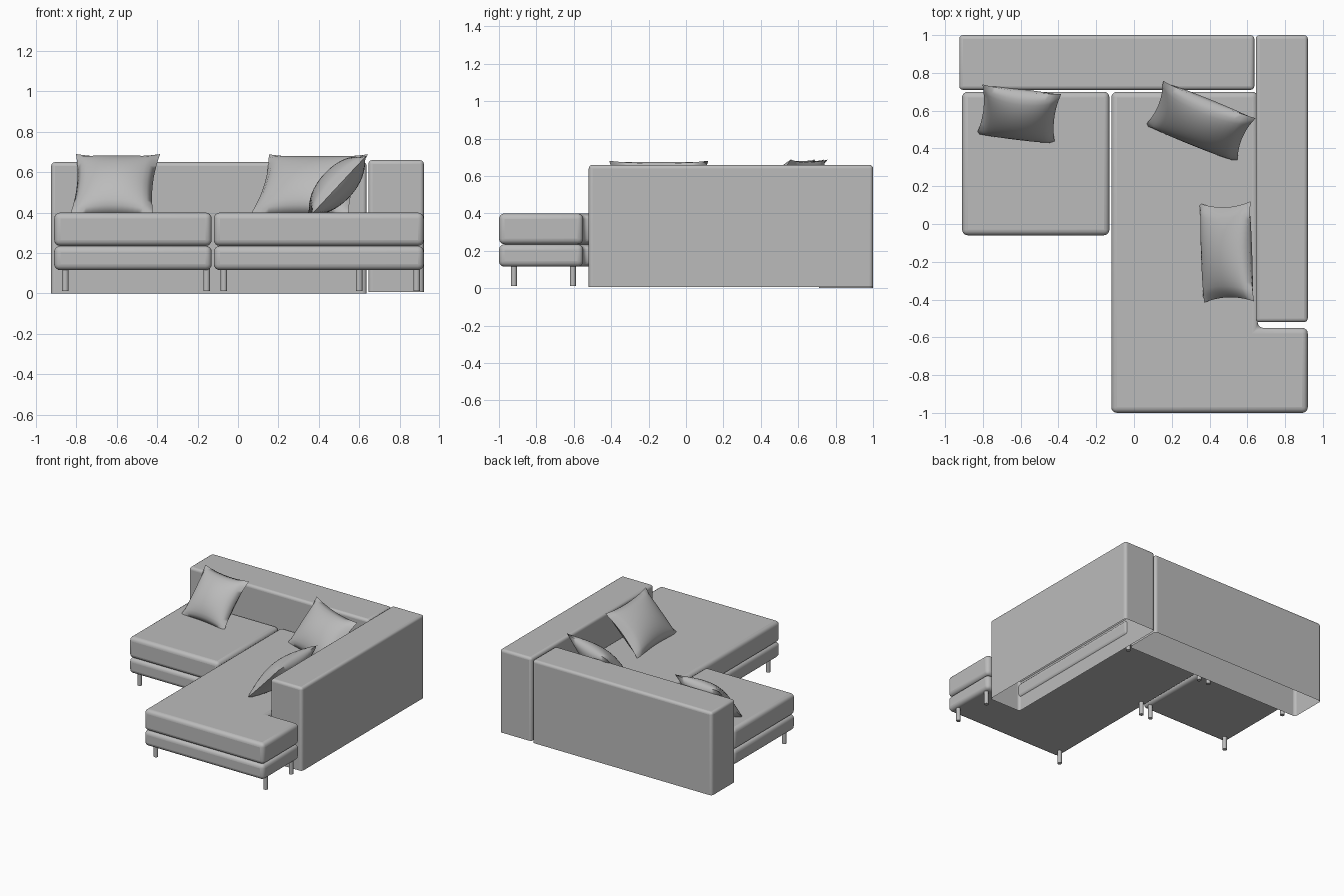
import bpy, bmesh, math
from mathutils import Matrix, Vector

cube = bpy.data.objects.get("Cube")
if cube:
    bpy.data.objects.remove(cube, do_unlink=True)

GREY = 0.5
fabric = bpy.data.materials.new("grey fabric")
fabric.use_nodes = True
fabric.diffuse_color = (GREY, GREY, GREY, 1)
fabric.node_tree.nodes["Principled BSDF"].inputs["Base Color"].default_value = (GREY, GREY, GREY, 1)


def finish(name, bm, radius=0, angle=40):
    """Turn a bmesh into a smooth shaded object, with optional rounded edges."""
    bmesh.ops.recalc_face_normals(bm, faces=bm.faces)
    mesh = bpy.data.meshes.new(name)
    bm.to_mesh(mesh)
    bm.free()
    mesh.materials.append(fabric)
    obj = bpy.data.objects.new(name, mesh)
    bpy.context.collection.objects.link(obj)
    if radius:
        mod = obj.modifiers.new("rounded edges", 'BEVEL')
        mod.width = radius
        mod.segments = 4
        mod.limit_method = 'ANGLE'
    bpy.ops.object.select_all(action='DESELECT')
    obj.select_set(True)
    bpy.context.view_layer.objects.active = obj
    bpy.ops.object.shade_smooth_by_angle(angle=math.radians(angle))
    return obj


def slab(name, outline, z0, z1, radius, open_bottom=False):
    """Extrude a plan outline between two heights."""
    bm = bmesh.new()
    low = [bm.verts.new((x, y, z0)) for x, y in outline]
    high = [bm.verts.new((x, y, z1)) for x, y in outline]
    bm.faces.new(high)
    if not open_bottom:
        bm.faces.new(low[::-1])
    for i in range(len(low)):
        j = (i + 1) % len(low)
        bm.faces.new((low[i], low[j], high[j], high[i]))
    return finish(name, bm, radius)


def rectangle(x0, x1, y0, y1):
    return [(x0, y0), (x1, y0), (x1, y1), (x0, y1)]


def pillow(name, centre, width, height, turn, lean, puff=0.085, n=16):
    """Two puffed sheets joined along a pinched seam with pointed corners."""
    bm = bmesh.new()
    for side in (1, -1):
        made = bmesh.ops.create_grid(bm, x_segments=n, y_segments=n, size=1)
        for v in made["verts"]:
            u, w = v.co.x, v.co.y
            fullness = max(0, (1 - u * u) * (1 - w * w)) ** 0.55
            v.co = Vector((u * width / 2 * (1 - 0.1 * (1 - w * w)),
                           w * height / 2 * (1 - 0.1 * (1 - u * u)),
                           side * puff * fullness))
    bmesh.ops.remove_doubles(bm, verts=bm.verts, dist=0.0005)
    obj = finish(name, bm, angle=75)
    obj.matrix_world = (Matrix.Translation(centre)
                        @ Matrix.Rotation(math.radians(turn), 4, 'Z')
                        @ Matrix.Rotation(math.radians(lean), 4, 'X'))


# Upright panels, hollow underneath
slab("backrest", rectangle(-0.925, 0.637, 0.71, 1.0), 0, 0.65, 0.02, True)
slab("side_rest", rectangle(0.645, 0.92, -0.52, 1.0), 0.008, 0.66, 0.02, True)

# Seats, each a base layer with a cushion on top
short_seat = rectangle(-0.91, -0.13, -0.06, 0.70)
long_seat = [(-0.12, -1), (0.92, -1), (0.92, -0.55), (0.655, -0.55), (0.655, 0.70), (-0.12, 0.70)]
for name, outline in (("short_seat", short_seat), ("long_seat", long_seat)):
    slab(name + "_base", outline, 0.115, 0.235, 0.03)
    slab(name + "_cushion", outline, 0.235, 0.40, 0.03)

# Legs
feet = [(x, y) for x in (-0.855, -0.155, -0.07) for y in (0, 0.65)]
feet += [(0.6, 0.65), (0.885, -0.605), (0.885, -0.92), (-0.07, -0.92)]
for i, (x, y) in enumerate(feet):
    bm = bmesh.new()
    bmesh.ops.create_cone(bm, cap_ends=True, segments=20, radius1=0.016, radius2=0.016,
                          depth=0.115, matrix=Matrix.Translation((x, y, 0.0705)))
    finish("leg_%d" % (i + 1), bm)

# Pillows leaning on the panels
pillow("pillow_right", (-0.61, 0.58, 0.535), 0.42, 0.41, -7, 49)
pillow("pillow_corner", (0.35, 0.54, 0.535), 0.53, 0.40, -22, 50)
pillow("pillow_side", (0.49, -0.15, 0.535), 0.53, 0.40, -88, 47)
